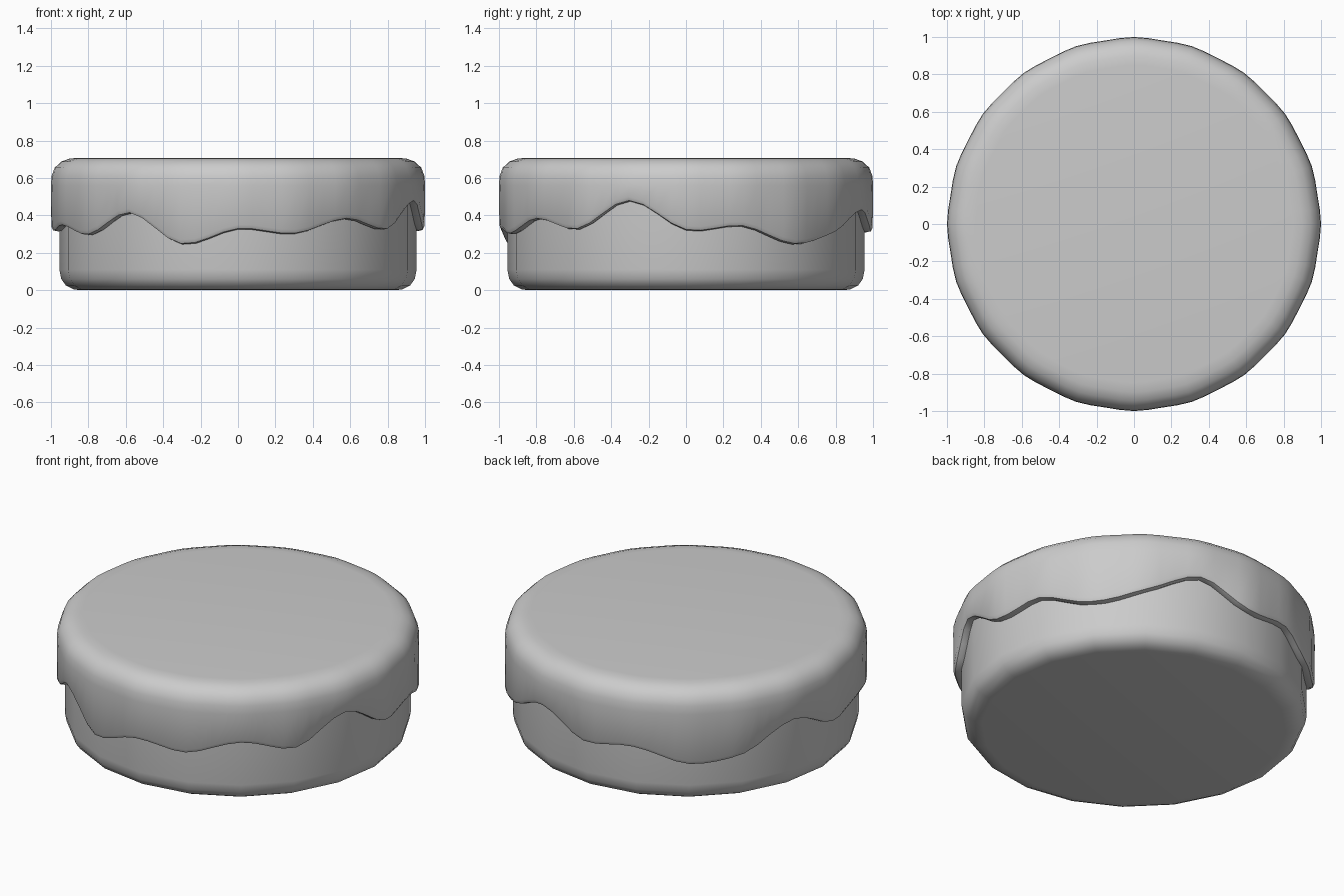
import bpy
import bmesh
import math

if "Cube" in bpy.data.objects:
    bpy.data.objects.remove(bpy.data.objects["Cube"])


def lathe(name, sides, profile_at):
    """Revolve a profile that may change with angle; cap both ends."""
    bm = bmesh.new()
    columns = []
    for i in range(sides):
        a = 2 * math.pi * i / sides
        columns.append([bm.verts.new((r * math.cos(a), r * math.sin(a), z))
                        for r, z in profile_at(a)])
    for i in range(sides):
        p, q = columns[i], columns[(i + 1) % sides]
        for j in range(len(p) - 1):
            bm.faces.new((p[j], q[j], q[j + 1], p[j + 1]))
    bm.faces.new([c[-1] for c in columns])
    bm.faces.new([c[0] for c in reversed(columns)])
    bmesh.ops.recalc_face_normals(bm, faces=bm.faces)
    mesh = bpy.data.meshes.new(name)
    bm.to_mesh(mesh)
    bm.free()
    obj = bpy.data.objects.new(name, mesh)
    bpy.context.collection.objects.link(obj)
    bpy.ops.object.select_all(action='DESELECT')
    obj.select_set(True)
    bpy.context.view_layer.objects.active = obj
    bpy.ops.object.shade_smooth_by_angle(angle=math.radians(40))
    return obj


# Drip heights of the icing edge, every 18 degrees counter-clockwise from +x
DRIPS = [.32, .34, .245, .31, .425, .31, .335, .25, .29, .43,
         .315, .345, .295, .41, .245, .325, .30, .38, .325, .475]


def drip(a):
    """Smooth closed curve through the drip heights."""
    n = len(DRIPS)
    t = a / (2 * math.pi) * n
    i = int(t + 1e-6)
    f = t - i
    p0, p1, p2, p3 = (DRIPS[(i + k) % n] for k in (-1, 0, 1, 2))
    return p1 + .5 * f * (p2 - p0 + f * (2 * p0 - 5 * p1 + 4 * p2 - p3
                                         + f * (3 * (p1 - p2) + p3 - p0)))


def icing_profile(a):
    z = drip(a)
    k = 1 - .007 * math.sin(10 * a) ** 2
    outer = [(.925, z + .01), (.965, z), (.988, z + .005), (.998, z + .025),
             (1, .56), (.997, .61), (.98, .655), (.945, .688), (.90, .704),
             (.85, .708)]
    return [(r * k, h) for r, h in outer]


# Cake body with a rounded foot
lathe("cake_body", 20, lambda a: [(.84, 0), (.88, .005), (.92, .025),
                                  (.945, .06), (.955, .11), (.955, .62)])
# Icing with a wavy dripping rim
lathe("icing", 80, icing_profile)
